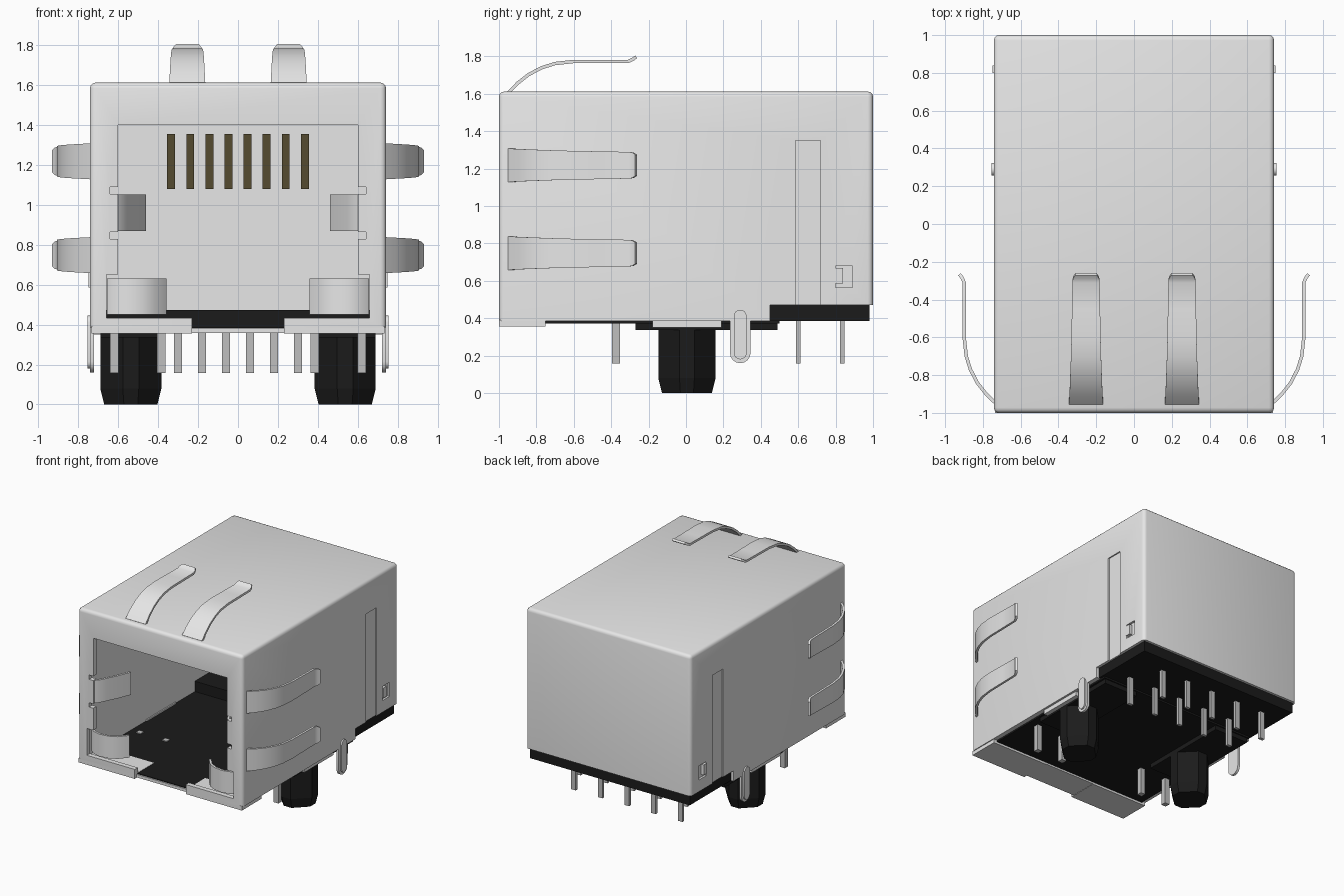
import bpy, bmesh, math
from mathutils import Vector

if "Cube" in bpy.data.objects:
    bpy.data.objects.remove(bpy.data.objects["Cube"])


def material(name, *rgb):
    m = bpy.data.materials.new(name)
    m.diffuse_color = (*rgb, 1)
    m.use_nodes = True
    m.node_tree.nodes["Principled BSDF"].inputs["Base Color"].default_value = m.diffuse_color
    return m


STEEL = material("shield steel", 0.8, 0.8, 0.8)
TIN = material("tin pins", 0.52, 0.52, 0.52)
BLACK = material("black plastic", 0.011, 0.011, 0.011)
GOLD = material("dark gold contacts", 0.09, 0.07, 0.03)


def finish(name, bm, mat, smooth=False):
    bmesh.ops.recalc_face_normals(bm, faces=bm.faces)
    me = bpy.data.meshes.new(name)
    bm.to_mesh(me)
    bm.free()
    ob = bpy.data.objects.new(name, me)
    bpy.context.collection.objects.link(ob)
    me.materials.append(mat)
    if smooth:
        smooth_shade(ob)
    return ob


def smooth_shade(ob):
    bpy.ops.object.select_all(action='DESELECT')
    ob.select_set(True)
    bpy.context.view_layer.objects.active = ob
    bpy.ops.object.shade_smooth_by_angle(angle=math.radians(35))


def add_box(bm, x0, x1, y0, y1, z0, z1):
    vs = bmesh.ops.create_cube(bm, size=1)["verts"]
    for v in vs:
        v.co = Vector(((x0 + x1) / 2 + v.co.x * (x1 - x0),
                       (y0 + y1) / 2 + v.co.y * (y1 - y0),
                       (z0 + z1) / 2 + v.co.z * (z1 - z0)))


def box(name, mat, *dims):
    bm = bmesh.new()
    add_box(bm, *dims)
    return finish(name, bm, mat)


def side_box(name, mat, s, x0, x1, *dims):
    return box(name, mat, *sorted((s * x0, s * x1)), *dims)


def loft(bm, rings):
    loops = [[bm.verts.new(p) for p in r] for r in rings]
    n = len(loops[0])
    for a, b in zip(loops, loops[1:]):
        for i in range(n):
            bm.faces.new((a[i], a[(i + 1) % n], b[(i + 1) % n], b[i]))
    bm.faces.new(loops[0])
    bm.faces.new(loops[-1])


def ribbon(name, path, w0, w1, place, tip=1.0, thick=0.018):
    """Bent sheet strip: path is (u, v), half width goes from w0 to w1."""
    pts = [Vector(p) for p in path]
    rings = []
    for i, p in enumerate(pts):
        t = (pts[min(i + 1, len(pts) - 1)] - pts[max(i - 1, 0)]).normalized()
        n = Vector((-t.y, t.x)) * thick / 2
        w = w0 + (w1 - w0) * i / (len(pts) - 1)
        if i == len(pts) - 1:
            w *= tip
        rings.append([place(*(p + n), -w), place(*(p + n), w),
                      place(*(p - n), w), place(*(p - n), -w)])
    bm = bmesh.new()
    loft(bm, rings)
    return finish(name, bm, STEEL, True)


def cut(target, cutter):
    mod = target.modifiers.new("cut", 'BOOLEAN')
    mod.operation, mod.solver, mod.object = 'DIFFERENCE', 'EXACT', cutter
    bpy.context.view_layer.objects.active = target
    bpy.ops.object.modifier_apply(modifier=mod.name)
    bpy.data.objects.remove(cutter)


# Shield: rounded box, hollowed from below
bm = bmesh.new()
add_box(bm, -0.742, 0.742, -1, 1, 0.385, 1.612)
edges = [e for e in bm.edges if max(v.co.z for v in e.verts) > 1]
bmesh.ops.bevel(bm, geom=edges, offset=0.028, segments=3, profile=0.5, affect='EDGES')
shield = finish("shield", bm, STEEL)
cut(shield, box("cavity_cutter", STEEL, -0.7, 0.7, -0.96, 0.96, 0.2, 1.57))
cut(shield, box("rear_step_cutter", STEEL, -1, 1, 0.45, 1.2, 0.2, 0.47))

# Front opening with relief notches beside the tabs
half = [(0.23, 0.2), (0.23, 0.432), (0.66, 0.432), (0.66, 0.65), (0.602, 0.65),
        (0.602, 0.83), (0.64, 0.83), (0.64, 0.865), (0.602, 0.865), (0.602, 1.055),
        (0.64, 1.055), (0.64, 1.09), (0.602, 1.09), (0.602, 1.4)]
outline = half + [(-x, z) for x, z in reversed(half)]
bm = bmesh.new()
loft(bm, [[(x, y, z) for x, z in outline] for y in (-1.2, -0.9)])
cut(shield, finish("opening_cutter", bm, STEEL))

# Side seams and latch windows
for s in (-1, 1):
    cut(shield, side_box("seam_cutter", STEEL, s, 0.732, 0.8, 0.585, 0.72, 0.4, 1.35))
    cut(shield, side_box("window_cutter", STEEL, s, 0.725, 0.8, 0.80, 0.89, 0.565, 0.68))
smooth_shade(shield)

# Spring fingers on the top and both sides
spring = [(-0.948, -0.005), (-0.9, 0.045), (-0.84, 0.092), (-0.77, 0.128), (-0.7, 0.15),
          (-0.6, 0.161), (-0.45, 0.161), (-0.31, 0.161), (-0.285, 0.172), (-0.266, 0.186)]
for s, side in ((-1, "left"), (1, "right")):
    ribbon(f"top_spring_{side}", spring, 0.09, 0.067,
           lambda u, v, w: (s * 0.254 + w, u, 1.612 + v), 0.85)
    for zc, level in ((0.748, "lower"), (1.218, "upper")):
        ribbon(f"{level}_spring_{side}", spring, 0.09, 0.066,
               lambda u, v, w: (s * (0.738 + v), u, zc + w), 0.85)

    # Tabs folded into the opening
    ribbon(f"plug_tab_{side}", [(0.615, -0.985), (0.585, -0.96), (0.555, -0.9),
                                (0.515, -0.82), (0.47, -0.71)], 0.092, 0.092,
           lambda u, v, w: (s * u, v, 0.96 + w))
    ribbon(f"bottom_tab_{side}", [(0.65, -0.94), (0.61, -0.97), (0.55, -0.985),
                                  (0.48, -0.975), (0.42, -0.945), (0.365, -0.88)],
           0.09, 0.09, lambda u, v, w: (s * u, v, 0.54 + w))

    # Lip folded under the front, side skirt and latch
    side_box(f"front_lip_{side}", STEEL, s, 0.23, 0.735, -1.0, -0.75, 0.355, 0.39)
    side_box(f"side_skirt_{side}", STEEL, s, 0.69, 0.725, -0.18, 0.19, 0.35, 0.4)
    side_box(f"latch_{side}", STEEL, s, 0.72, 0.748, 0.80, 0.84, 0.585, 0.668)

    # Ground leg with raised rib
    bm = bmesh.new()
    for r, z0, z1, xo in ((0.055, 0.16, 0.44, 0.742), (0.034, 0.18, 0.445, 0.754)):
        ring = [(0.29 + r * math.cos(a), (z1 - r if k < 9 else z0 + r) + r * math.sin(a))
                for k in range(18)
                for a in [math.pi * (k if k < 9 else k - 1) / 8]]
        loft(bm, [[(s * x, y, z) for y, z in ring] for x in (0.722, xo)])
    finish(f"ground_leg_{side}", bm, STEEL, True)

    # Locating post: truncated diamond with tapered tip
    r, g = 0.153, 0.04
    pts, profile = [(r, -g), (r, g)], []
    for _ in range(4):
        profile += pts
        pts = [(-y, x) for x, y in pts]
    bm = bmesh.new()
    loft(bm, [[(s * 0.537 + x * k, 0.005 + y * k, z) for x, y in profile]
              for z, k in ((0, 0.87), (0.08, 1), (0.36, 1))])
    finish(f"locating_post_{side}", bm, BLACK)

    # Thick plastic pad carrying the post
    side_box(f"post_pad_{side}", BLACK, s, 0.385, 0.69, -0.27, 0.49, 0.336, 0.384)

box("front_lip_centre", STEEL, -0.24, 0.24, -0.975, -0.75, 0.358, 0.382)

# Plastic base: thin floor and raised rear foot
box("base_floor", BLACK, -0.705, 0.705, -0.965, 0.5, 0.372, 0.388)
box("base_rear", BLACK, -0.72, 0.72, 0.445, 0.98, 0.386, 0.472)

# Contacts on the inner back wall
bm = bmesh.new()
for i in range(8):
    x = (i - 3.5) * 0.0957
    add_box(bm, x - 0.02, x + 0.02, 0.945, 0.965, 1.08, 1.355)
finish("contacts", bm, GOLD)

# Solder pins: two staggered rear rows and four front pins
bm = bmesh.new()
for i in range(10):
    x, y = 0.54 - 0.12 * i, (0.6, 0.835)[i % 2]
    add_box(bm, x - 0.02, x + 0.02, y - 0.012, y + 0.012, 0.157, 0.42)
finish("rear_pins", bm, TIN)
bm = bmesh.new()
for x in (-0.62, -0.385, 0.385, 0.62):
    add_box(bm, x - 0.021, x + 0.021, -0.396, -0.354, 0.157, 0.395)
finish("front_pins", bm, TIN)
